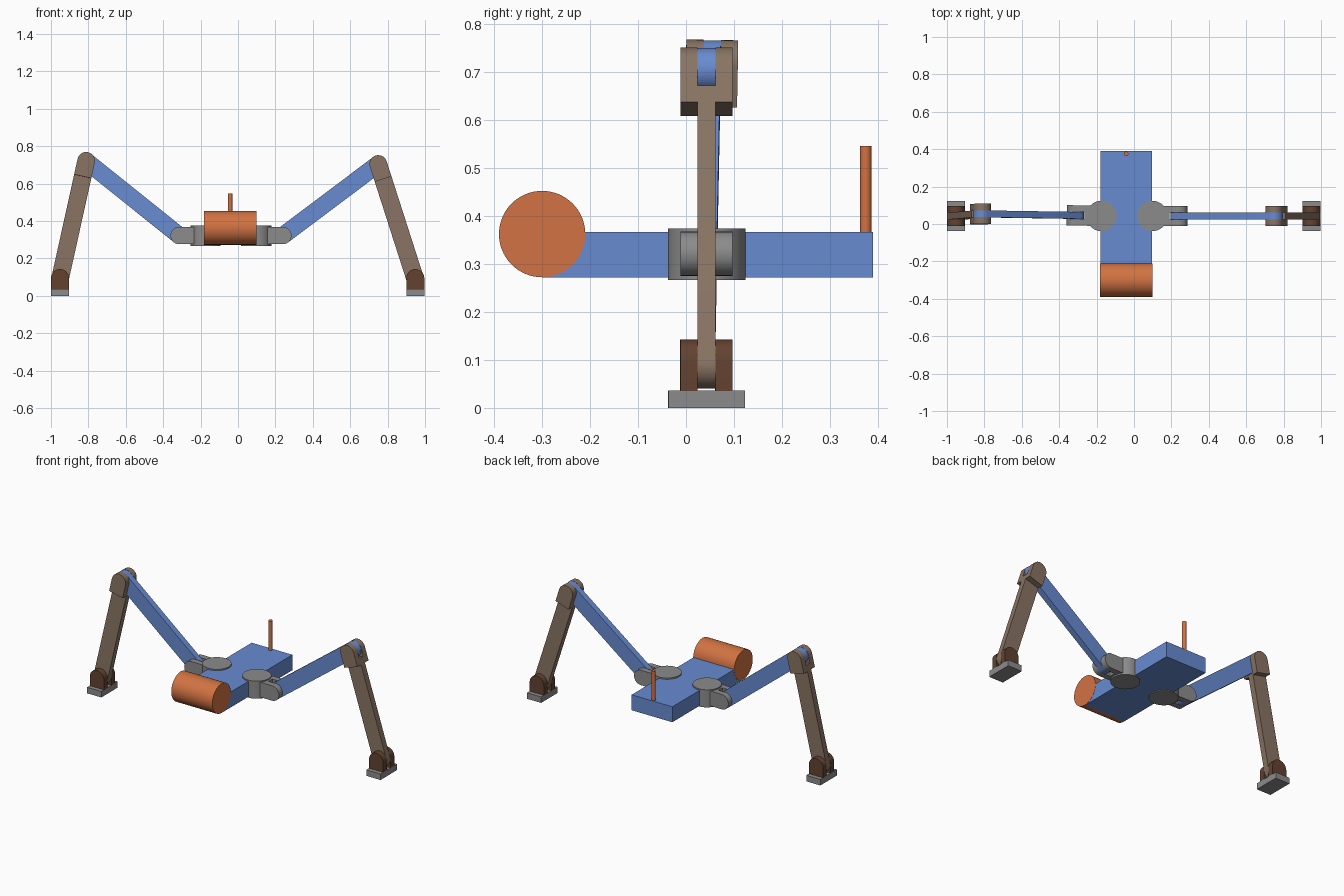
import bpy, bmesh, math
from mathutils import Vector, Matrix

if "Cube" in bpy.data.objects:
    bpy.data.objects.remove(bpy.data.objects["Cube"])


def material(name, rgb):
    m = bpy.data.materials.new(name)
    m.diffuse_color = (*rgb, 1)
    m.use_nodes = True
    m.node_tree.nodes["Principled BSDF"].inputs["Base Color"].default_value = m.diffuse_color
    return m


BLUE = material("blue", (0.14, 0.26, 0.64))
ORANGE = material("orange", (0.64, 0.17, 0.055))
GREY = material("grey", (0.26, 0.26, 0.26))
BROWN = material("light brown", (0.25, 0.175, 0.125))
DARK = material("dark brown", (0.125, 0.055, 0.03))


def finish(name, bm, mat):
    bmesh.ops.recalc_face_normals(bm, faces=bm.faces[:])
    me = bpy.data.meshes.new(name)
    bm.to_mesh(me)
    bm.free()
    ob = bpy.data.objects.new(name, me)
    bpy.context.collection.objects.link(ob)
    me.materials.append(mat)
    bpy.ops.object.select_all(action='DESELECT')
    ob.select_set(True)
    bpy.context.view_layer.objects.active = ob
    bpy.ops.object.shade_smooth_by_angle(angle=math.radians(30))
    return ob


def box(name, lo, hi, mat):
    lo, hi = Vector(lo), Vector(hi)
    bm = bmesh.new()
    bmesh.ops.create_cube(bm, size=1, matrix=Matrix.Translation((lo + hi) / 2)
                          @ Matrix.Diagonal((*(hi - lo), 1)))
    return finish(name, bm, mat)


def cylinder(name, centre, r, depth, mat, rot=Matrix(), n=64):
    bm = bmesh.new()
    bmesh.ops.create_cone(bm, cap_ends=True, segments=n, radius1=r, radius2=r,
                          depth=depth, matrix=Matrix.Translation(centre) @ rot)
    return finish(name, bm, mat)


def arc(cx, r, start):
    return [(cx + r * math.cos(math.radians(start + a)),
             r * math.sin(math.radians(start + a))) for a in range(0, 181, 10)]


def plate(bm, p, q, r, n0, n1, round_start=True, round_end=True):
    """Flat bar from p to q, half width r, spanning n0..n1 along its pin axis."""
    d = Vector(q) - Vector(p)
    length = d.length
    u = d.normalized()
    v = Vector((0, 1, 0)).cross(u).normalized()
    n = u.cross(v)
    if n.y < 0:
        n = -n
    pts = arc(0, r, 90) if round_start else [(0, r), (0, -r)]
    pts += arc(length, r, -90) if round_end else [(length, -r), (length, r)]
    rings = [[bm.verts.new(Vector(p) + u * a + v * b + n * k) for a, b in pts]
             for k in (n0, n1)]
    bm.faces.new(rings[0])
    bm.faces.new(rings[1][::-1])
    for i in range(len(pts)):
        j = (i + 1) % len(pts)
        bm.faces.new((rings[0][i], rings[0][j], rings[1][j], rings[1][i]))


def bar(name, p, q, r, mat):
    bm = bmesh.new()
    plate(bm, p, q, r, -0.0185, 0.0185)
    return finish(name, bm, mat)


def fork(name, p, q, r, mat, base=None):
    """Two prongs rounded at p, joined by a block from base to q."""
    bm = bmesh.new()
    for n0, n1 in ((-0.054, -0.0185), (0.0185, 0.054)):
        plate(bm, p, q, r, n0, n1, round_end=False)
    if base is not None:
        s = Vector(p).lerp(Vector(q), base)
        plate(bm, s, q, r, -0.0185, 0.0185, False, False)
    return finish(name, bm, mat)


# Body slab, front drum and antenna
box("body", (-0.18, -0.30, 0.272), (0.097, 0.39, 0.367), BLUE)
cylinder("front_drum", (-0.0415, -0.30, 0.363), 0.09, 0.279, ORANGE,
         Matrix.Rotation(math.pi / 2, 4, 'Y'))
cylinder("antenna", (-0.042, 0.375, 0.457), 0.012, 0.18, ORANGE, n=24)

# Legs: hip, hip pivot, knee and ankle joints of each side
legs = {
    "right": ((0.098, 0.043, 0.322), (0.240, 0.043, 0.322),
              (0.750, 0.043, 0.705), (0.948, 0.043, 0.088)),
    "left": ((-0.174, 0.043, 0.322), (-0.314, 0.046, 0.322),
             (-0.812, 0.054, 0.721), (-0.952, 0.042, 0.088)),
}
for side, joints in legs.items():
    hip, pivot, knee, ankle = map(Vector, joints)
    # Hip turntable and fork
    cylinder(side + "_hip", (hip.x, hip.y, 0.321), 0.081, 0.108, GREY)
    fork(side + "_hip_fork", pivot, hip, 0.046, GREY, 0.35)
    # Thigh bar
    bar(side + "_thigh", pivot, knee, 0.046, BLUE)
    # Knee fork and shin bar, starting just past the thigh end
    down = (ankle - knee).normalized()
    fork(side + "_knee_fork", knee, knee + down * 0.085, 0.047, BROWN, 0.57)
    bm = bmesh.new()
    plate(bm, knee + down * 0.08, ankle, 0.047, -0.0185, 0.0185, False, True)
    finish(side + "_shin", bm, BROWN)
    # Ankle fork and foot pad
    fork(side + "_ankle_fork", (ankle.x, ankle.y, 0.095),
         (ankle.x, ankle.y, 0.036), 0.048, DARK)
    box(side + "_foot", (ankle.x - 0.048, ankle.y - 0.08, 0),
        (ankle.x + 0.048, ankle.y + 0.08, 0.037), GREY)
    if side == "right":
        bpy.context.object.scale.x = 1.0
